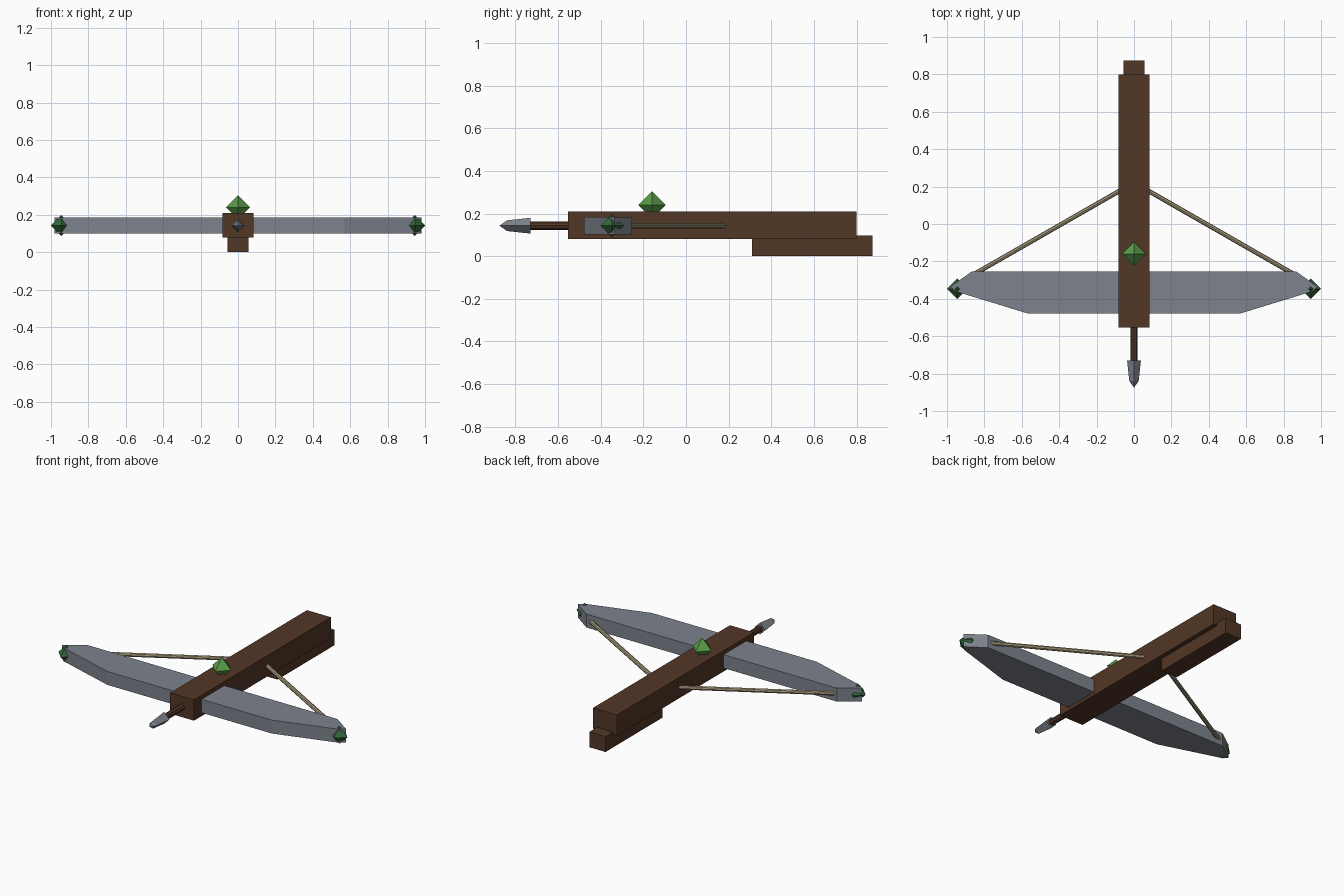
import bpy, bmesh, math
from mathutils import Vector

if "Cube" in bpy.data.objects:
    bpy.data.objects.remove(bpy.data.objects["Cube"])


def material(name, rgb):
    m = bpy.data.materials.new(name)
    m.diffuse_color = (*rgb, 1)
    m.use_nodes = True
    m.node_tree.nodes["Principled BSDF"].inputs["Base Color"].default_value = m.diffuse_color
    return m


WOOD = material("dark wood", (0.085, 0.038, 0.019))
SHAFT = material("shaft wood", (0.085, 0.036, 0.018))
STEEL = material("grey steel", (0.205, 0.225, 0.265))
CORD = material("tan cord", (0.38, 0.32, 0.20))
GEM = material("bright green gem", (0.10, 0.33, 0.065))
DARK_GEM = material("deep green gem", (0.033, 0.14, 0.043))
Z = 0.143  # height of the bow's centre line


def finish(name, bm, mat):
    bmesh.ops.recalc_face_normals(bm, faces=bm.faces)
    me = bpy.data.meshes.new(name)
    bm.to_mesh(me)
    bm.free()
    me.materials.append(mat)
    ob = bpy.data.objects.new(name, me)
    bpy.context.collection.objects.link(ob)
    return ob


def box(name, lo, hi, mat):
    bm = bmesh.new()
    bmesh.ops.create_cube(bm, size=1)
    lo, hi = Vector(lo), Vector(hi)
    for v in bm.verts:
        v.co = (lo + hi) / 2 + v.co * (hi - lo)
    return finish(name, bm, mat)


def rod(name, a, b, r, sides, mat):
    a, b = Vector(a), Vector(b)
    bm = bmesh.new()
    bmesh.ops.create_cone(bm, cap_ends=True, segments=sides, radius1=r, radius2=r, depth=(b - a).length)
    q = (b - a).to_track_quat('Z', 'Y')
    for v in bm.verts:
        v.co = q @ v.co + (a + b) / 2
    return finish(name, bm, mat)


def octahedron(name, c, r, mat):
    # stacked diamond rings: point, square, point
    bm = bmesh.new()
    c = Vector(c)
    ring = [bm.verts.new(c + r * Vector(d)) for d in ((1, 0, 0), (0, 1, 0), (-1, 0, 0), (0, -1, 0))]
    for s in (1, -1):
        p = bm.verts.new(c + Vector((0, 0, s * r)))
        for i in range(4):
            bm.faces.new((ring[i], ring[(i + 1) % 4], p))
    return finish(name, bm, mat)


# Stock and grip
box("stock", (-0.083, -0.553, 0.08), (0.083, 0.80, 0.21), WOOD)
box("grip", (-0.056, 0.31, 0.0), (0.056, 0.875, 0.096), WOOD)

# Bow: half outline mirrored, then extruded upwards
half = [(0.57, -0.478), (0.955, -0.36), (0.982, -0.335), (0.866, -0.253)]
outline = half + [(-x, y) for x, y in reversed(half)]
bm = bmesh.new()
face = bm.faces.new([bm.verts.new((x, y, 0.101)) for x, y in outline])
up = bmesh.ops.extrude_face_region(bm, geom=[face], use_keep_orig=True)["geom"]
for v in up:
    if isinstance(v, bmesh.types.BMVert):
        v.co.z = 0.185
finish("bow", bm, STEEL)

# Bow strings and tip gems on both sides
for s, side in ((1, "right"), (-1, "left")):
    rod(f"string_{side}", (s * 0.90, -0.294, Z), (s * 0.02, 0.21, Z), 0.0125, 8, CORD)
    octahedron(f"tip_gem_{side}", (s * 0.945, -0.347, Z), 0.055, DARK_GEM)

# Gem sight on top of the stock
octahedron("sight_gem", (0, -0.16, 0.24), 0.064, GEM)

# Bolt shaft and its four-sided head
rod("bolt_shaft", (0, -0.45, Z), (0, -0.75, Z), 0.019, 8, SHAFT)
bm = bmesh.new()
rings = []
for y, r in ((-0.73, 0.037), (-0.84, 0.025)):
    rings.append([bm.verts.new((r * math.cos(i * math.pi / 2), y, Z + r * math.sin(i * math.pi / 2)))
                  for i in range(4)])
tip = bm.verts.new((0, -0.875, Z))
bm.faces.new(rings[0])
for i in range(4):
    j = (i + 1) % 4
    bm.faces.new((rings[0][i], rings[0][j], rings[1][j], rings[1][i]))
    bm.faces.new((rings[1][i], rings[1][j], tip))
finish("bolt_head", bm, STEEL)
